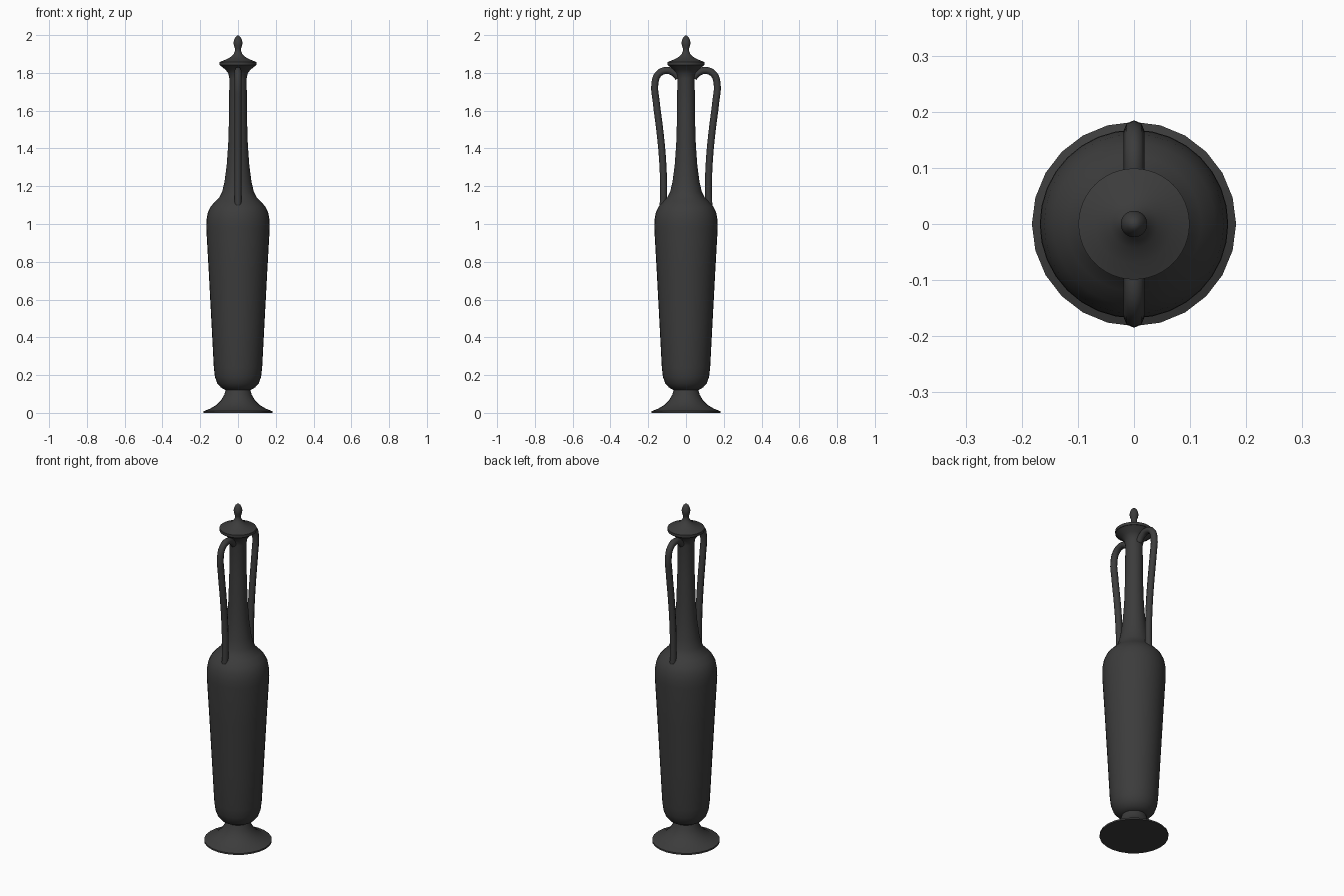
import bpy, bmesh, math

if "Cube" in bpy.data.objects:
    bpy.data.objects.remove(bpy.data.objects["Cube"])

mat = bpy.data.materials.new("dark_glaze")
mat.diffuse_color = (0.045, 0.045, 0.045, 1)
mat.use_nodes = True
mat.node_tree.nodes["Principled BSDF"].inputs["Base Color"].default_value = mat.diffuse_color


def finish(ob, angle=40):
    ob.data.materials.append(mat)
    bpy.ops.object.select_all(action='DESELECT')
    ob.select_set(True)
    bpy.context.view_layer.objects.active = ob
    bpy.ops.object.shade_smooth_by_angle(angle=math.radians(angle))


def lathe(name, profile, sides):
    """Revolve (radius, z) points, closing ends at zero radius with poles."""
    bm = bmesh.new()
    rings = []
    for r, z in profile:
        if r == 0:
            rings.append([bm.verts.new((0, 0, z))] * sides)
        else:
            rings.append([bm.verts.new((r * math.cos(2 * math.pi * i / sides),
                                        r * math.sin(2 * math.pi * i / sides), z))
                          for i in range(sides)])
    for a, b in zip(rings, rings[1:]):
        for i in range(sides):
            j = (i + 1) % sides
            bm.faces.new(list(dict.fromkeys((a[i], a[j], b[j], b[i]))))
    bmesh.ops.recalc_face_normals(bm, faces=bm.faces)
    me = bpy.data.meshes.new(name)
    bm.to_mesh(me)
    bm.free()
    ob = bpy.data.objects.new(name, me)
    bpy.context.collection.objects.link(ob)
    finish(ob)
    return ob


# Flared foot
lathe("foot", [(0, 0), (0.182, 0), (0.182, 0.009), (0.148, 0.022), (0.115, 0.042),
               (0.09, 0.067), (0.073, 0.095), (0.064, 0.125), (0, 0.125)], 24)

# Body, shoulder, neck and flared lip
lathe("body", [(0, 0.12), (0.064, 0.12), (0.09, 0.134), (0.11, 0.157), (0.122, 0.19),
               (0.128, 0.24), (0.139, 0.45), (0.155, 0.75), (0.168, 0.98),
               (0.167, 1.02), (0.16, 1.06), (0.145, 1.092), (0.12, 1.12),
               (0.098, 1.142), (0.084, 1.17), (0.072, 1.22), (0.06, 1.31),
               (0.052, 1.42), (0.047, 1.58), (0.046, 1.77), (0.051, 1.797),
               (0.066, 1.817), (0.098, 1.842), (0, 1.842)], 32)

# Lid with finial
lathe("lid", [(0, 1.841), (0.099, 1.841), (0.099, 1.857), (0.07, 1.868), (0.042, 1.882),
              (0.023, 1.9), (0.015, 1.917), (0.016, 1.928), (0.022, 1.945),
              (0.0235, 1.96), (0.02, 1.977), (0.012, 1.991), (0, 2.0)], 48)

# Handles: smooth tube from under the lip down to the shoulder
PATH = [(0.04, 1.775), (0.064, 1.8), (0.102, 1.813), (0.146, 1.794), (0.165, 1.74),
        (0.158, 1.65), (0.138, 1.49), (0.124, 1.34), (0.119, 1.2), (0.121, 1.09)]
for name, side in (("handle_front", -1), ("handle_back", 1)):
    cu = bpy.data.curves.new(name, 'CURVE')
    cu.dimensions = '3D'
    cu.bevel_depth = 0.0185
    cu.bevel_resolution = 2
    cu.resolution_u = 4
    cu.use_fill_caps = True
    sp = cu.splines.new('BEZIER')
    sp.bezier_points.add(len(PATH) - 1)
    for p, (y, z) in zip(sp.bezier_points, PATH):
        p.co = (0, side * y, z)
        p.handle_left_type = p.handle_right_type = 'AUTO'
    ob = bpy.data.objects.new(name, cu)
    bpy.context.collection.objects.link(ob)
    bpy.ops.object.select_all(action='DESELECT')
    ob.select_set(True)
    bpy.context.view_layer.objects.active = ob
    bpy.ops.object.convert(target='MESH')
    finish(bpy.context.view_layer.objects.active, 60)
